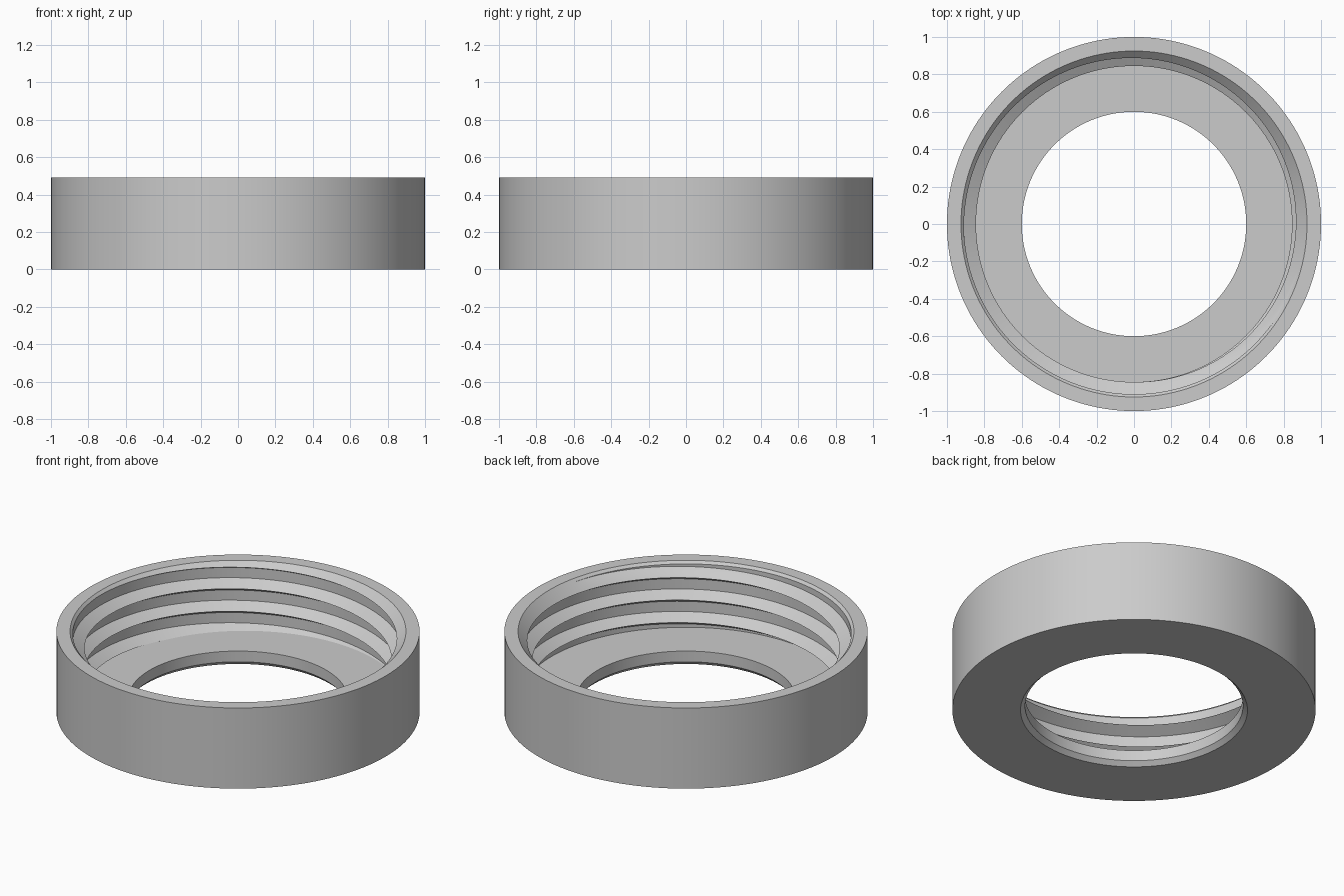
import bpy, bmesh, math

cube = bpy.data.objects.get("Cube")
if cube:
    bpy.data.objects.remove(cube, do_unlink=True)

# Main dimensions
HEIGHT, FLOOR = 0.49, 0.09
HOLE, HOLE_BEVEL = 0.6, 0.025
CREST, ROOT, MOUTH = 0.845, 0.91, 0.925
PITCH, TOP_CREST = 0.137, 0.443
STEPS = 160
SLOPE = math.tan(math.radians(60))
FLANK = (ROOT - CREST) / SLOPE


def thread_radius(z, phase):
    """Radius of the sharp-crested, flat-rooted thread at a height."""
    off = (z - phase + PITCH / 2) % PITCH - PITCH / 2
    return min(ROOT, CREST + abs(off) * SLOPE)


def mouth_radius(z):
    """Radius of the 45 degree lead-in cone at the mouth."""
    return MOUTH - (HEIGHT - z)


def wall_profile(phase):
    """Inner wall from floor to rim, with the thread trimmed by the cone."""
    keys = [phase + k * PITCH + o for k in range(-4, 2) for o in (-FLANK, 0, FLANK)]
    zs = [FLOOR] + [min(max(z, FLOOR), HEIGHT) for z in keys] + [HEIGHT]
    points = []
    for a, b in zip(zs, zs[1:]):
        gap_a = thread_radius(a, phase) - mouth_radius(a)
        gap_b = thread_radius(b, phase) - mouth_radius(b)
        t = gap_a / (gap_a - gap_b) if gap_a * gap_b < 0 else 0
        for z in (a, a + t * (b - a)):
            points.append((max(thread_radius(z, phase), mouth_radius(z)), z))
    points.append((MOUTH, HEIGHT))
    return points


# Threaded ring: sweep the closed section around the axis
body = [(1, HEIGHT), (1, 0), (HOLE + HOLE_BEVEL, 0), (HOLE, HOLE_BEVEL), (HOLE, FLOOR)]
bm = bmesh.new()
columns = []
for i in range(STEPS + 1):
    ang = math.tau * i / STEPS
    section = wall_profile(TOP_CREST + PITCH * i / STEPS) + body
    columns.append([bm.verts.new((r * math.cos(ang), r * math.sin(ang), z))
                    for r, z in section])
for left, right in zip(columns, columns[1:]):
    n = len(left)
    for j in range(n):
        k = (j + 1) % n
        bm.faces.new((left[j], left[k], right[k], right[j]))
bmesh.ops.remove_doubles(bm, verts=bm.verts, dist=0.00005)
bmesh.ops.recalc_face_normals(bm, faces=bm.faces)

mesh = bpy.data.meshes.new("threaded_ring")
bm.to_mesh(mesh)
bm.free()
ring = bpy.data.objects.new("threaded_ring", mesh)
bpy.context.collection.objects.link(ring)

# Plain grey material
grey = bpy.data.materials.new("light_grey")
grey.use_nodes = True
colour = (0.6, 0.6, 0.6, 1)
grey.diffuse_color = colour
grey.node_tree.nodes["Principled BSDF"].inputs["Base Color"].default_value = colour
mesh.materials.append(grey)

bpy.ops.object.select_all(action="DESELECT")
ring.select_set(True)
bpy.context.view_layer.objects.active = ring
bpy.ops.object.shade_smooth_by_angle(angle=math.radians(25))
